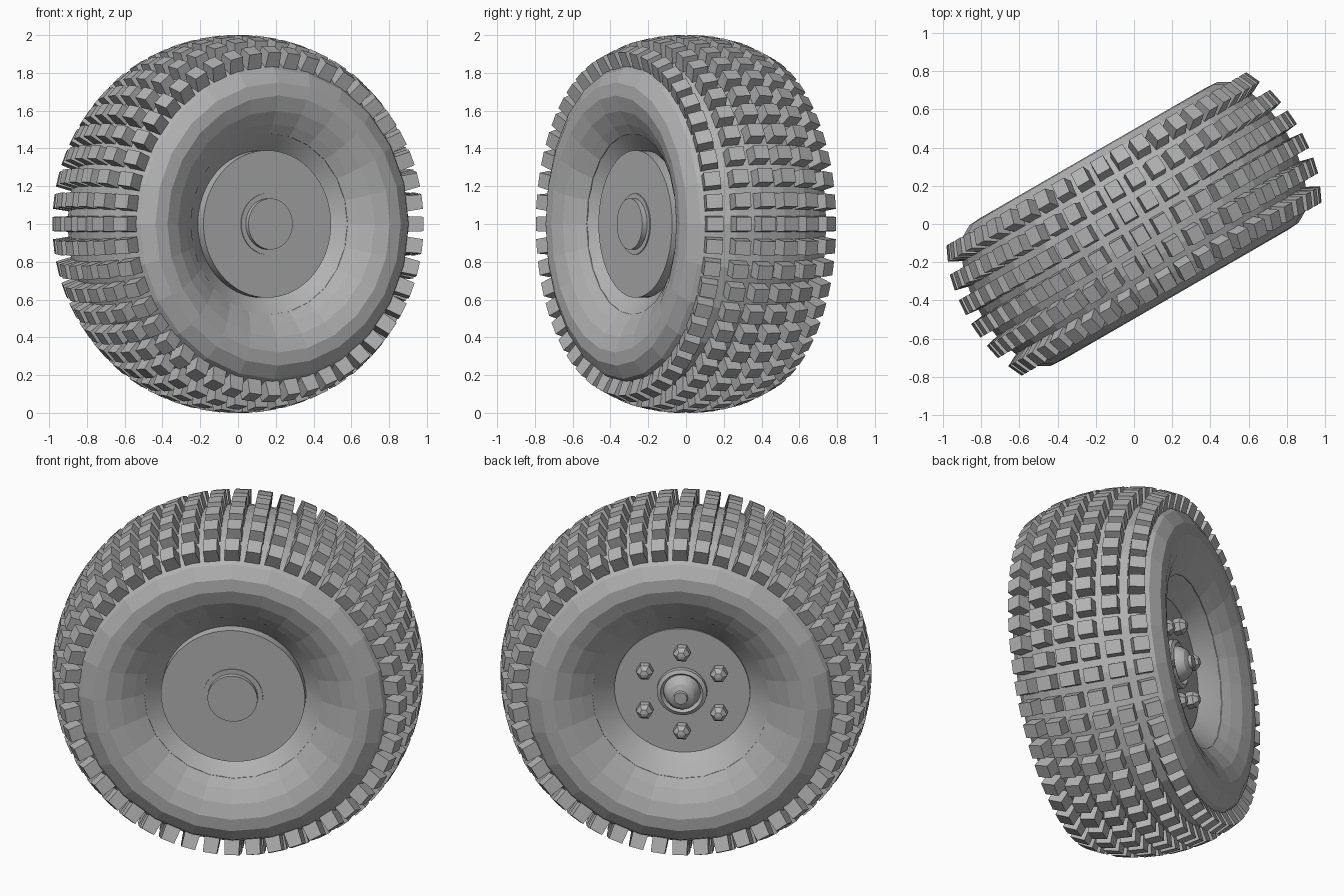
import bpy, bmesh, math
from mathutils import Vector, Matrix

cube = bpy.data.objects.get("Cube")
if cube:
    bpy.data.objects.remove(cube, do_unlink=True)

grey = bpy.data.materials.new("plain_grey")
grey.use_nodes = True
GREY = (0.45, 0.45, 0.45, 1)
grey.diffuse_color = GREY
grey.node_tree.nodes["Principled BSDF"].inputs["Base Color"].default_value = GREY

# The wheel stands upright, turned about z; its axle is local -y
PLACE = Matrix.Translation((0, 0, 1)) @ Matrix.Rotation(math.radians(30), 4, 'Z')
AXLE = Vector((0, -1, 0))


def spoke(angle):
    return Vector((math.cos(angle), 0, math.sin(angle)))


def finish(name, bm, smooth=False):
    bmesh.ops.remove_doubles(bm, verts=bm.verts, dist=0.0001)
    bmesh.ops.recalc_face_normals(bm, faces=bm.faces)
    mesh = bpy.data.meshes.new(name)
    bm.to_mesh(mesh)
    bm.free()
    mesh.materials.append(grey)
    ob = bpy.data.objects.new(name, mesh)
    ob.matrix_world = PLACE
    bpy.context.collection.objects.link(ob)
    if smooth:
        bpy.ops.object.select_all(action='DESELECT')
        ob.select_set(True)
        bpy.context.view_layer.objects.active = ob
        bpy.ops.object.shade_smooth_by_angle(angle=math.radians(30))
    return ob


def lathe(bm, profile, segments, centre=Vector(), closed=False):
    """Spin (radius, distance along axle) points around the axle."""
    rings = []
    for i in range(segments):
        out = spoke(2 * math.pi * i / segments)
        rings.append([bm.verts.new(centre + out * r + AXLE * a) for r, a in profile])
    steps = len(profile) if closed else len(profile) - 1
    for i in range(segments):
        one, two = rings[i], rings[(i + 1) % segments]
        for j in range(steps):
            k = (j + 1) % len(profile)
            if profile[j][0] == 0:
                bm.faces.new((one[j], one[k], two[k]))
            elif profile[k][0] == 0:
                bm.faces.new((one[j], one[k], two[j]))
            else:
                bm.faces.new((one[j], one[k], two[k], two[j]))


def mirrored(half):
    return half + [(r, -a) for r, a in reversed(half) if a]


# Tyre carcass: bead, bulging sidewall, shoulder and crown
tyre = bmesh.new()
lathe(tyre, mirrored([(0.48, 0.33), (0.53, 0.365), (0.60, 0.405), (0.68, 0.43),
                      (0.75, 0.425), (0.82, 0.385), (0.86, 0.32), (0.905, 0.21),
                      (0.93, 0.07)]), 24, closed=True)
finish("tyre_body", tyre)

# Dished rim inside the bead
rim = bmesh.new()
lathe(rim, mirrored([(0.482, 0.33), (0.42, 0.28), (0.36, 0.22)]), 48, closed=True)
finish("rim", rim, True)


def lug(bm, angle, offset, top, tilt, height):
    out, along = spoke(angle), AXLE
    side = out.cross(along)
    up = out * math.cos(tilt) + along * math.sin(tilt)
    across = along * math.cos(tilt) - out * math.sin(tilt)
    crown = out * top + along * offset
    layers = []
    for depth, length, width in ((0, 0.076, 0.086), (height, 0.084, 0.094)):
        layers.append([bm.verts.new(crown - up * depth + side * s * length / 2
                                    + across * t * width / 2)
                       for s, t in ((-1, -1), (1, -1), (1, 1), (-1, 1))])
    upper, lower = layers
    bm.faces.new(upper)
    bm.faces.new(lower)
    for i in range(4):
        j = (i + 1) % 4
        bm.faces.new((upper[i], upper[j], lower[j], lower[i]))


# Tread lugs: three mirrored rows following the crown
LUGS = 48
ROWS = {"inner": (0.07, 0.998, 4, 0.09), "middle": (0.21, 0.978, 12, 0.1),
        "shoulder": (0.355, 0.925, 25, 0.1)}
for row, (offset, top, tilt, height) in ROWS.items():
    for sign, label in ((1, "front"), (-1, "back")):
        bm = bmesh.new()
        for i in range(LUGS):
            lug(bm, 2 * math.pi * i / LUGS, sign * offset, top,
                sign * math.radians(tilt), height)
        finish(f"{row}_tread_{label}", bm)

# Front hub plate with its raised cap
plate = bmesh.new()
lathe(plate, [(0, 0.2), (0.39, 0.2), (0.39, 0.31), (0, 0.31)], 64)
finish("front_hub_plate", plate, True)
cap = bmesh.new()
lathe(cap, [(0, 0.3), (0.162, 0.3), (0.162, 0.316), (0.135, 0.316),
            (0.135, 0.345), (0, 0.345)], 48)
finish("front_hub_cap", cap, True)

# Back hub plate, collar and domed axle end
BACK = -0.236
plate = bmesh.new()
lathe(plate, [(0, -0.15), (0.367, -0.15), (0.367, BACK), (0, BACK)], 64)
finish("back_hub_plate", plate, True)
dome = bmesh.new()
lathe(dome, [(r, BACK - h) for r, h in
             ((0, -0.02), (0.137, -0.02), (0.135, 0.025), (0.115, 0.035), (0.1, 0.015),
              (0.092, 0.045), (0.07, 0.075), (0.038, 0.088), (0.035, 0.105),
              (0, 0.105))], 32)
finish("back_axle_dome", dome, True)

# Six wheel nuts with pointed ends
nuts = bmesh.new()
for i in range(6):
    spot = spoke(math.radians(90 + 60 * i)) * 0.232
    lathe(nuts, [(r, BACK - h) for r, h in
                 ((0, -0.01), (0.046, -0.01), (0.046, 0.04), (0.024, 0.066),
                  (0, 0.07))], 6, spot)
finish("wheel_nuts", nuts)
